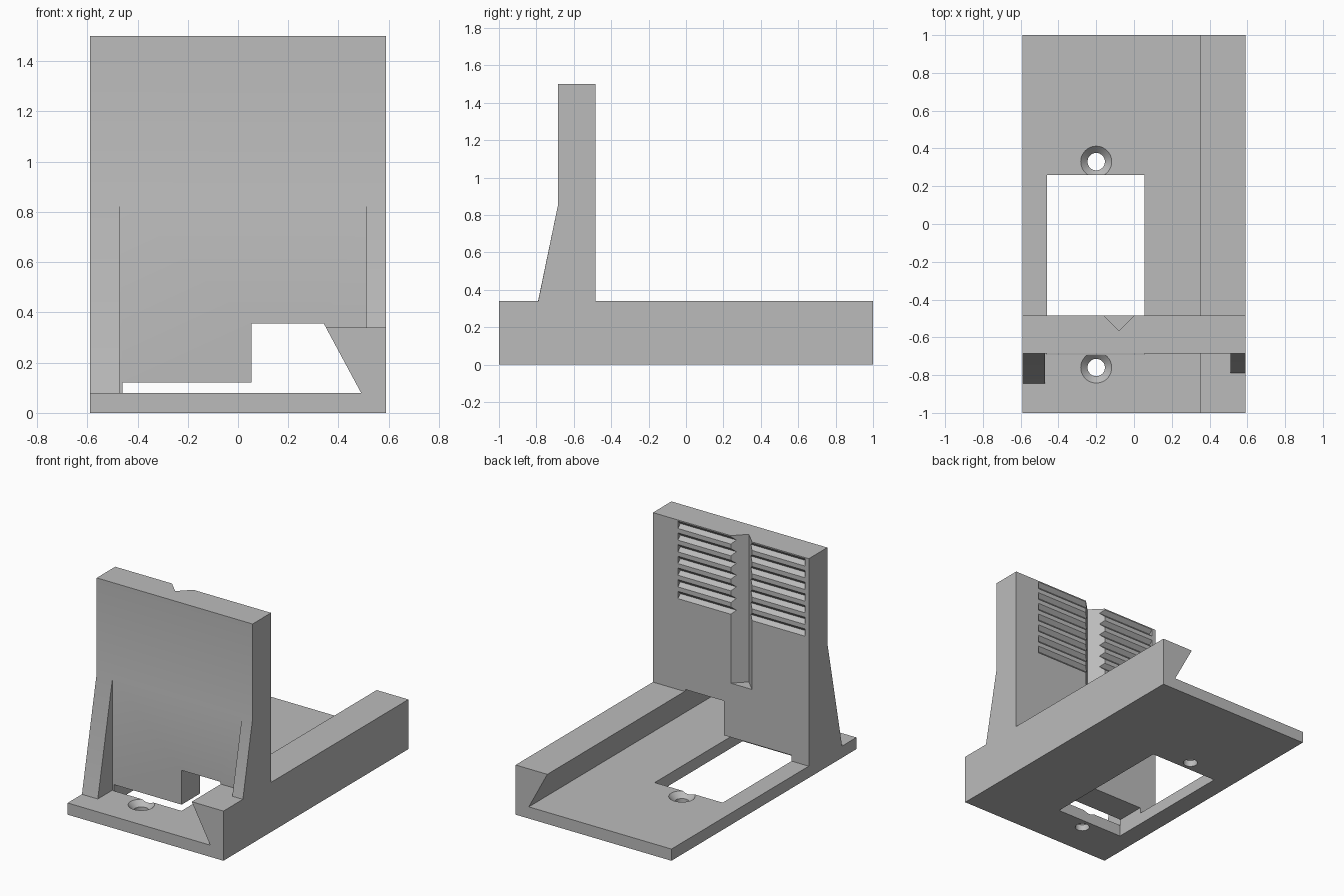
import bpy
import bmesh
import math
from mathutils import Vector

if "Cube" in bpy.data.objects:
    bpy.data.objects.remove(bpy.data.objects["Cube"], do_unlink=True)

grey = bpy.data.materials.new("plain_grey")
grey.use_nodes = True
GREY = (0.5, 0.5, 0.5, 1)
grey.diffuse_color = GREY
grey.node_tree.nodes["Principled BSDF"].inputs["Base Color"].default_value = GREY


def finish(bm, name):
    bmesh.ops.recalc_face_normals(bm, faces=bm.faces)
    mesh = bpy.data.meshes.new(name)
    bm.to_mesh(mesh)
    bm.free()
    mesh.materials.append(grey)
    obj = bpy.data.objects.new(name, mesh)
    bpy.context.collection.objects.link(obj)
    return obj


def prism(name, profile, axis, start, end):
    """Extrude a 2D profile along x, y or z; the profile uses the other two axes in order."""
    bm = bmesh.new()

    def point(p):
        co = list(p)
        co.insert("xyz".index(axis), start)
        return bm.verts.new(co)

    face = bm.faces.new([point(p) for p in profile])
    step = Vector((0, 0, 0))
    step["xyz".index(axis)] = end - start
    moved = bmesh.ops.extrude_face_region(bm, geom=[face], use_keep_orig=True)["geom"]
    bmesh.ops.translate(bm, vec=step, verts=[v for v in moved if isinstance(v, bmesh.types.BMVert)])
    return finish(bm, name)


def box(name, x, y, z):
    return prism(name, [(x[0], y[0]), (x[1], y[0]), (x[1], y[1]), (x[0], y[1])], "z", *z)


def cone(name, x, y, z, r_low, r_high, height):
    bm = bmesh.new()
    bmesh.ops.create_cone(bm, cap_ends=True, segments=48, radius1=r_low, radius2=r_high, depth=height)
    bmesh.ops.translate(bm, vec=(x, y, z + height / 2), verts=bm.verts)
    return finish(bm, name)


def combine(target, tool, operation):
    mod = target.modifiers.new(operation.lower(), "BOOLEAN")
    mod.operation = operation
    mod.solver = "EXACT"
    mod.object = tool
    bpy.context.view_layer.objects.active = target
    bpy.ops.object.modifier_apply(modifier=mod.name)
    bpy.data.objects.remove(tool, do_unlink=True)


SIDE, FLOOR, RAIL_TOP = 0.59, 0.08, 0.34
WALL_FRONT, WALL_BACK, TOP = -0.685, -0.485, 1.5

# Base plate with the undercut side rail
bracket = prism("bracket", [(-SIDE, 0), (SIDE, 0), (SIDE, RAIL_TOP), (0.35, RAIL_TOP),
                            (0.49, FLOOR), (-SIDE, FLOOR)], "y", -1, 1)

# Window and countersunk screw holes in the base
combine(bracket, box("window_cutter", (-0.46, 0.055), (-0.69, 0.26), (-0.1, 0.2)), "DIFFERENCE")
for y in (0.33, -0.76):
    combine(bracket, cone("hole_cutter", -0.2, y, -0.1, 0.046, 0.046, 0.3), "DIFFERENCE")
    combine(bracket, cone("countersink_cutter", -0.2, y, 0.04, 0.042, 0.084, 0.042), "DIFFERENCE")

# Upright wall with a stepped opening underneath
wall = prism("wall", [(-SIDE, 0.04), (-0.46, 0.04), (-0.46, 0.12), (0.053, 0.12),
                      (0.053, 0.355), (0.342, 0.355), (0.35, RAIL_TOP), (0.45, 0.2),
                      (SIDE, 0.2), (SIDE, TOP), (-SIDE, TOP)], "y", WALL_FRONT, WALL_BACK)

# Vertical V groove and horizontal V notches on the back of the wall
MID, HALF, LIP = -0.08, 0.08, 0.02
combine(wall, prism("groove_cutter", [(MID - HALF - LIP, WALL_BACK + LIP), (MID, WALL_BACK - HALF),
                                      (MID + HALF + LIP, WALL_BACK + LIP)], "z", 0.49, TOP + 0.1),
        "DIFFERENCE")
for row in range(7):
    z = 1.467 - 0.08 * row
    combine(wall, prism("notch_cutter", [(WALL_BACK + 0.005, z - 0.03), (WALL_BACK - 0.025, z),
                                         (WALL_BACK + 0.005, z + 0.03)], "x", MID - 0.48, MID + 0.48),
            "DIFFERENCE")
combine(bracket, wall, "UNION")

# Sloping gussets at the front corners
for x_range, foot, low in (((-SIDE, -0.47), -0.845, FLOOR), ((0.51, SIDE), -0.79, RAIL_TOP)):
    gusset = prism("gusset", [(foot, low), (foot, low - 0.03), (-0.6, low - 0.03), (-0.6, 0.85),
                              (WALL_FRONT, 0.85)], "x", *x_range)
    combine(bracket, gusset, "UNION")

# Merge coplanar faces and keep the edges crisp
bm = bmesh.new()
bm.from_mesh(bracket.data)
bmesh.ops.remove_doubles(bm, verts=bm.verts, dist=0.0002)
bmesh.ops.dissolve_limit(bm, angle_limit=math.radians(0.5), verts=bm.verts, edges=bm.edges)
bm.to_mesh(bracket.data)
bm.free()
bpy.context.view_layer.objects.active = bracket
bracket.select_set(True)
bpy.ops.object.shade_smooth_by_angle(angle=math.radians(25))
